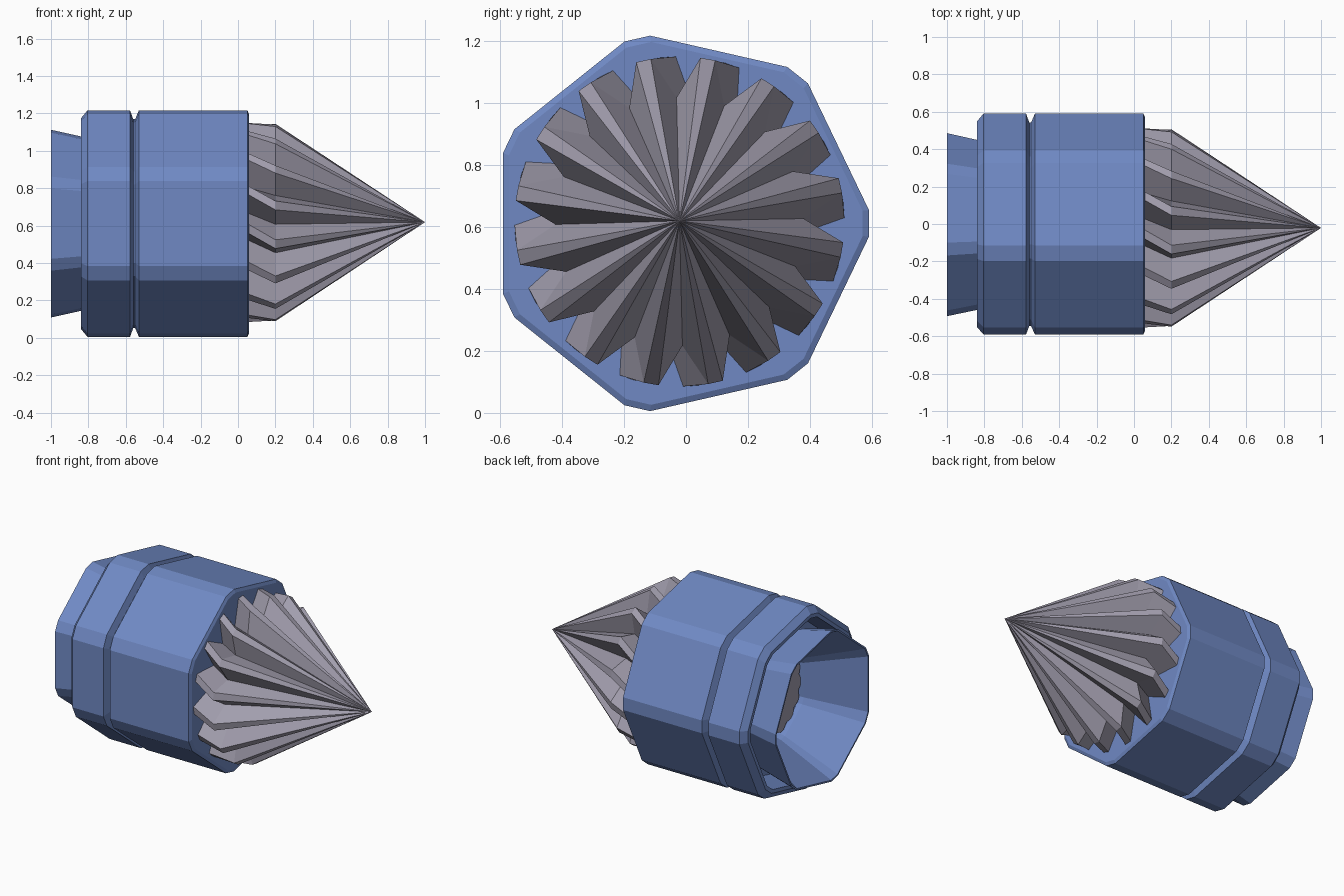
import bpy, bmesh
from math import radians, sin, cos, pi

if "Cube" in bpy.data.objects:
    bpy.data.objects.remove(bpy.data.objects["Cube"])

CY, CZ = -0.021, 0.611


def loft(name, rings, color, close=False, cap_start=False, tip=None):
    """Skin a list of rings (lists of points) running along x."""
    bm = bmesh.new()
    loops = [[bm.verts.new(p) for p in r] for r in rings]
    pairs = list(zip(loops, loops[1:]))
    if close:
        pairs.append((loops[-1], loops[0]))
    n = len(loops[0])
    for a, b in pairs:
        for i in range(n):
            j = (i + 1) % n
            bm.faces.new((a[i], a[j], b[j], b[i]))
    if cap_start:
        bm.faces.new(loops[0])
    if tip:
        t = bm.verts.new(tip)
        for i in range(n):
            bm.faces.new((loops[-1][i], loops[-1][(i + 1) % n], t))
    bmesh.ops.recalc_face_normals(bm, faces=bm.faces)
    me = bpy.data.meshes.new(name)
    bm.to_mesh(me)
    bm.free()
    ob = bpy.data.objects.new(name, me)
    bpy.context.collection.objects.link(ob)
    mat = bpy.data.materials.new(name + "_color")
    mat.diffuse_color = color
    mat.use_nodes = True
    mat.node_tree.nodes["Principled BSDF"].inputs["Base Color"].default_value = mat.diffuse_color
    me.materials.append(mat)
    return ob


def heptagon(x, r):
    """Seven-sided ring with clipped corners."""
    angles = [2 * pi * k / 7 + radians(s) for k in range(7) for s in (-3.97, 3.97)]
    return [(x, CY + r * cos(a), CZ + r * sin(a)) for a in angles]


def toothed(x, crest, valley, twist, teeth=16):
    """Ring of narrow crests with a valley point between them."""
    pts = []
    for k in range(teeth):
        mid = 102.6 + twist + k * 360 / teeth
        for off, r in ((-2.6, crest), (2.6, crest), (11.25, valley)):
            a = radians(mid + off)
            pts.append((x, CY + r * cos(a), CZ + 0.006 + r * sin(a)))
    return pts


BLUE = (0.16, 0.25, 0.55, 1)
GREY = (0.36, 0.34, 0.42, 1)

# housing shell: bevelled front, groove, bevelled open back
R = 0.6126
housing = [(0.06, 0.30), (0.06, 0.592), (0.05, R), (-0.53, R), (-0.55, 0.565),
           (-0.56, 0.565), (-0.577, R), (-0.805, R), (-0.84, 0.57),
           (-0.84, 0.545), (-0.62, 0.545), (-0.62, 0.30)]
loft("housing", [heptagon(x, r) for x, r in housing], BLUE, close=True)

# flared rear socket with a funnel inside
socket = [(-1.0, 0.508), (-0.84, 0.472), (-0.615, 0.42), (-0.615, 0.30),
          (-0.65, 0.31), (-1.0, 0.497)]
loft("rear_socket", [heptagon(x, r) for x, r in socket], BLUE, close=True)

# fluted drill cone, twisted at its base, with a shaft running back into the housing
loft("drill_cone",
     [toothed(-0.63, 0.29, 0.27, -9), toothed(0.02, 0.29, 0.27, -9),
      toothed(0.055, 0.532, 0.37, -9), toothed(0.20, 0.532, 0.40, 0)],
     GREY, cap_start=True, tip=(1.0, CY, CZ + 0.008))
